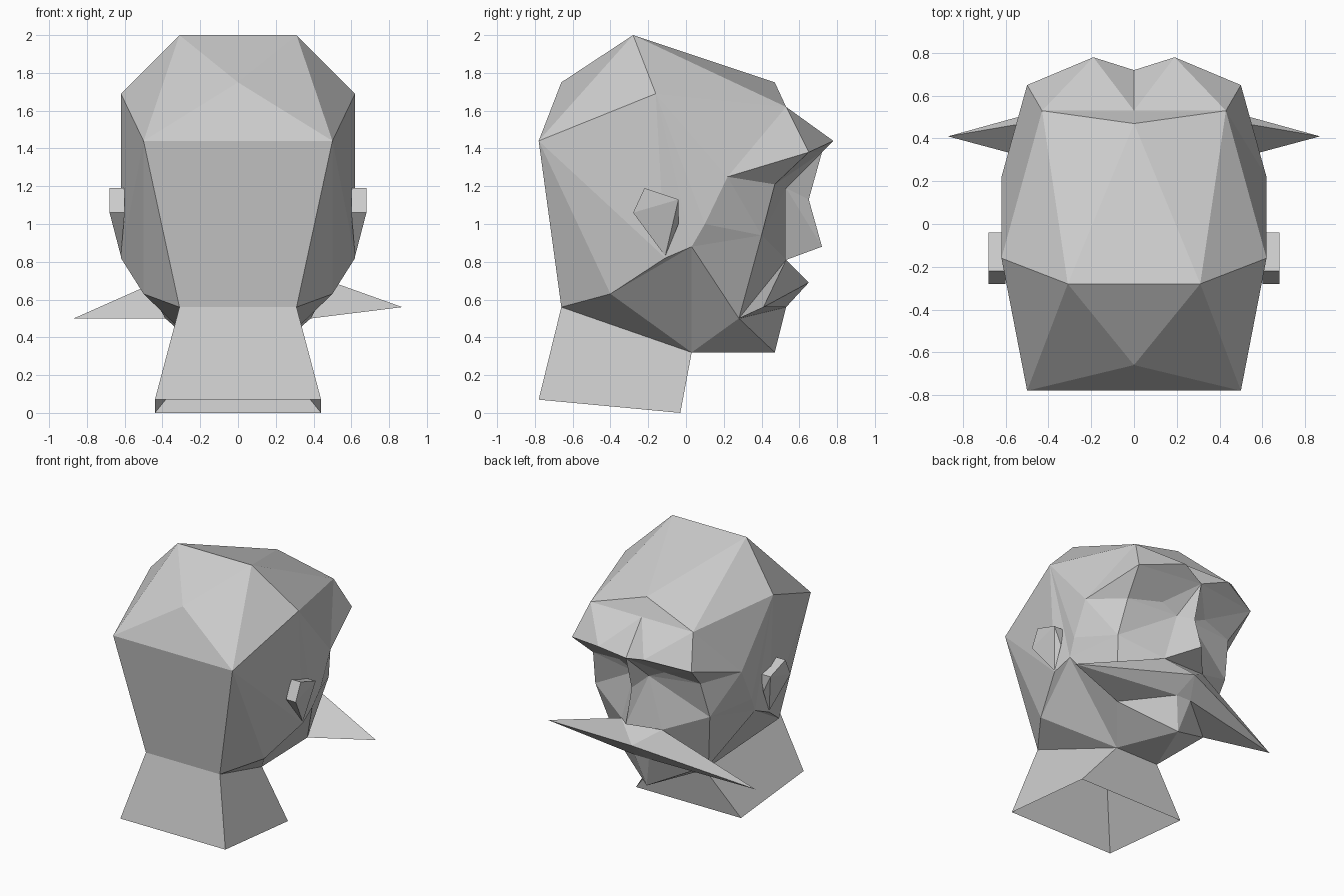
import bpy
import bmesh

if "Cube" in bpy.data.objects:
    bpy.data.objects.remove(bpy.data.objects["Cube"])

# One plain grey for the whole bust
grey = bpy.data.materials.new("plain_grey")
grey.use_nodes = True
colour = (0.6, 0.6, 0.6, 1)
grey.diffuse_color = colour
grey.node_tree.nodes["Principled BSDF"].inputs["Base Color"].default_value = colour

# Landmarks of the +x half; x = 0 lies on the mirror plane
marks = dict(
    crown=(.31, -.28, 2), occiput=(0, -.66, 1.75), temple=(.62, -.16, 1.69),
    rear=(.5, -.78, 1.44), nape=(.31, -.66, .56), jawback=(.5, -.4, .63),
    lobe=(.62, -.11, .82), cheekbone=(.6, .03, .88), throat=(.18, .03, .32),
    hairline=(0, .47, 1.75), forehead=(.43, .53, 1.62), midforehead=(0, .53, 1.62),
    brow=(.19, .78, 1.44), midbrow=(0, .72, 1.38), browend=(.5, .65, 1.38),
    eyeside=(.62, .22, 1.25), sideburn=(.62, .1, 1), cheek=(.48, .4, .94),
    eyeouter=(.45, .47, 1.21), eyelid=(.19, .53, 1.25), eyeinner=(.06, .53, 1.19),
    bridge=(0, .65, 1.13), nosetip=(0, .72, .88), nosebase=(0, .53, .81),
    nostril=(.17, .53, .81), mouthend=(.385, .28, .5), lip=(.06, .53, .56),
    chin=(0, .47, .32), whisker=(0, .65, .69), tip=(.87, .41, .56),
    collarback=(.44, -.78, .07), collarfront=(.44, -.03, 0),
)

# Fans of triangles: a hub, then its rim; a leading minus is the other side
fans = dict(
    skull=["crown -crown occiput rear temple forehead hairline -crown",
           "occiput rear -rear",
           "rear nape jawback lobe temple",
           "temple lobe cheekbone sideburn eyeside forehead",
           "forehead hairline midforehead"],
    jaw=["jawback lobe cheekbone throat nape",
         "mouthend cheekbone throat chin lip",
         "chin throat -throat",
         "chin lip -lip"],
    face=["forehead eyeside browend brow midforehead",
          "midbrow midforehead brow browend eyelid eyeinner",
          "eyeouter eyeside browend eyelid eyeinner cheek eyeside",
          "cheek eyeside sideburn cheekbone mouthend nostril eyeinner"],
    nose=["nosetip bridge eyeinner nostril nosebase",
          "eyeinner midbrow bridge"],
    moustache=["tip mouthend nostril whisker lip mouthend",
               "whisker nostril nosebase",
               "whisker lip -lip"],
    neck=[],
)

# Four-sided panels; the neck is an open tube
panels = dict(
    skull=["rear -rear -nape nape"],
    neck=["nape -nape -collarback collarback",
          "nape throat collarfront collarback",
          "throat -throat -collarfront collarfront"],
)


def swap(name):
    """Name of the same landmark on the other side."""
    if marks[name.lstrip("-")][0] == 0:
        return name
    return name[1:] if name.startswith("-") else "-" + name


def loops(part):
    """Corner names of each face on the +x half of a part."""
    for fan in fans[part]:
        hub, *rim = fan.split()
        for pair in zip(rim, rim[1:]):
            yield [hub, *pair]
    for panel in panels.get(part, []):
        yield panel.split()


def add_object(name, bm):
    mesh = bpy.data.meshes.new(name)
    bm.to_mesh(mesh)
    bm.free()
    mesh.materials.append(grey)
    bpy.context.collection.objects.link(bpy.data.objects.new(name, mesh))


# Build the whole skin once, so that the normals agree across the parts
skin = bmesh.new()
verts = {}
for name, (x, y, z) in marks.items():
    verts[name] = skin.verts.new((x, y, z))
    if x:
        verts["-" + name] = skin.verts.new((-x, y, z))
verts["-tip"].co.z = .5    # the moustache droops on its right side

done = set()
for index, part in enumerate(fans):
    for loop in loops(part):
        for names in (loop, [swap(n) for n in loop]):
            if frozenset(names) not in done:
                done.add(frozenset(names))
                skin.faces.new([verts[n] for n in names]).material_index = index
bmesh.ops.recalc_face_normals(skin, faces=skin.faces)

# Split the skin into named parts
for index, part in enumerate(fans):
    bm = skin.copy()
    others = [f for f in bm.faces if f.material_index != index]
    bmesh.ops.delete(bm, geom=others, context="FACES")
    bmesh.ops.delete(bm, geom=[v for v in bm.verts if not v.link_faces], context="VERTS")
    for f in bm.faces:
        f.material_index = 0
    add_object(part, bm)
skin.free()

# Ears: a flat upper flap that folds back into the side of the head
rim = [(.68, -.28, 1.06), (.68, -.22, 1.19), (.68, -.04, 1.13)]
roots = [(.6, y, z) for x, y, z in rim] + [(.62, -.04, 1), (.62, -.11, .83)]
for side, label in ((1, "left_ear"), (-1, "right_ear")):
    bm = bmesh.new()
    for x, y, z in rim + roots:
        bm.verts.new((x * side, y, z))
    bmesh.ops.convex_hull(bm, input=bm.verts)
    add_object(label, bm)
